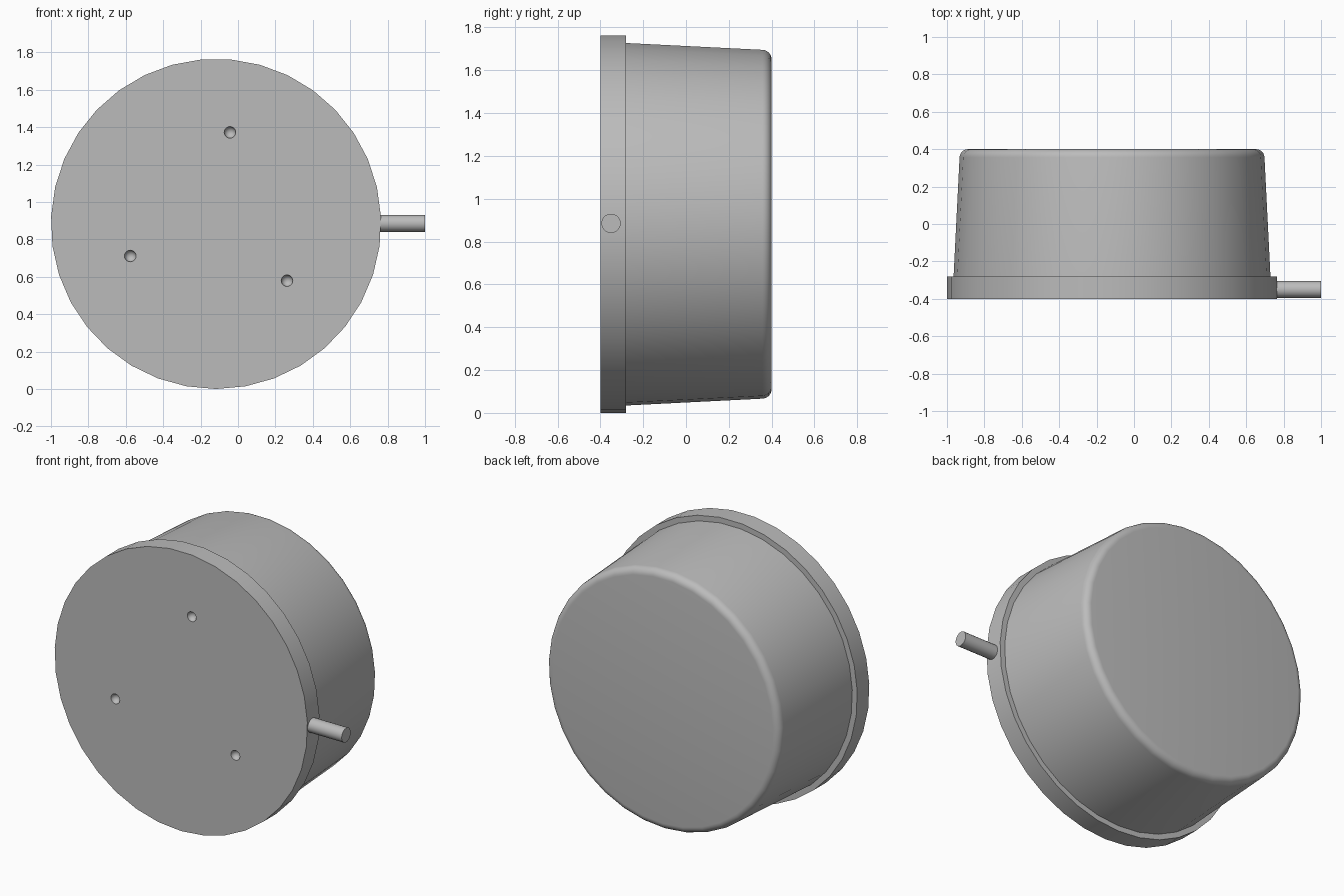
import bpy, bmesh, math
from mathutils import Matrix, Vector

cube = bpy.data.objects.get("Cube")
if cube:
    bpy.data.objects.remove(cube)

CX, CZ, R = -0.1175, 0.8825, 0.8825
SIDES = 35

grey = bpy.data.materials.new("plain grey")
grey.use_nodes = True
colour = (0.5, 0.5, 0.5, 1)
grey.diffuse_color = colour
grey.node_tree.nodes["Principled BSDF"].inputs["Base Color"].default_value = colour


def lathe(name, profile, sides, origin, axis="Y"):
    """Turn (radius, distance) pairs around an axis and cap both ends."""
    bm = bmesh.new()
    rings = []
    for r, d in profile:
        ring = []
        for i in range(sides):
            a = -math.pi / 2 + math.tau * i / sides
            c, s = r * math.cos(a), r * math.sin(a)
            p = (c, d, s) if axis == "Y" else (d, c, s)
            ring.append(bm.verts.new(Vector(origin) + Vector(p)))
        rings.append(ring)
    for a, b in zip(rings, rings[1:]):
        for i in range(sides):
            j = (i + 1) % sides
            bm.faces.new((a[i], a[j], b[j], b[i]))
    bm.faces.new(rings[0])
    bm.faces.new(rings[-1])
    bmesh.ops.recalc_face_normals(bm, faces=bm.faces)
    mesh = bpy.data.meshes.new(name)
    bm.to_mesh(mesh)
    bm.free()
    mesh.materials.append(grey)
    obj = bpy.data.objects.new(name, mesh)
    bpy.context.collection.objects.link(obj)
    return obj


def activate(obj):
    bpy.ops.object.select_all(action="DESELECT")
    obj.select_set(True)
    bpy.context.view_layer.objects.active = obj


# Front flange disc
flange = lathe("flange", [(R, -0.4), (R, -0.28)], SIDES, (CX, 0, CZ))

# Tapered housing with a rounded back edge
fillet = 0.045
profile = [(0.848, -0.28)]
for i in range(7):
    a = math.radians(2 + 88 * i / 6)
    profile.append((0.771 + fillet * math.cos(a), 0.4 - fillet + fillet * math.sin(a)))
housing = lathe("housing", profile, SIDES, (CX, 0, CZ))

# Side peg
peg = lathe("side_peg", [(0.045, 0.74), (0.045, 1.0)], 20, (0, -0.35, 0.885), "X")

# Round dimples in the front face
bm = bmesh.new()
for x, z in ((-0.043, 1.372), (-0.576, 0.711), (0.262, 0.579)):
    bmesh.ops.create_uvsphere(bm, u_segments=16, v_segments=10, radius=0.031,
                              matrix=Matrix.Translation((x, -0.4, z)))
for f in bm.faces:
    f.smooth = True
mesh = bpy.data.meshes.new("dimple_cutter")
bm.to_mesh(mesh)
bm.free()
mesh.materials.append(grey)
cutter = bpy.data.objects.new("dimple_cutter", mesh)
bpy.context.collection.objects.link(cutter)
cutter.hide_render = True

activate(flange)
cut = flange.modifiers.new("dimples", "BOOLEAN")
cut.operation = "DIFFERENCE"
cut.solver = "EXACT"
cut.object = cutter
bpy.ops.object.modifier_apply(modifier=cut.name)
bpy.data.objects.remove(cutter)

# Smooth sides with crisp rims
for obj in (flange, housing, peg):
    activate(obj)
    bpy.ops.object.shade_smooth_by_angle(angle=math.radians(30))
